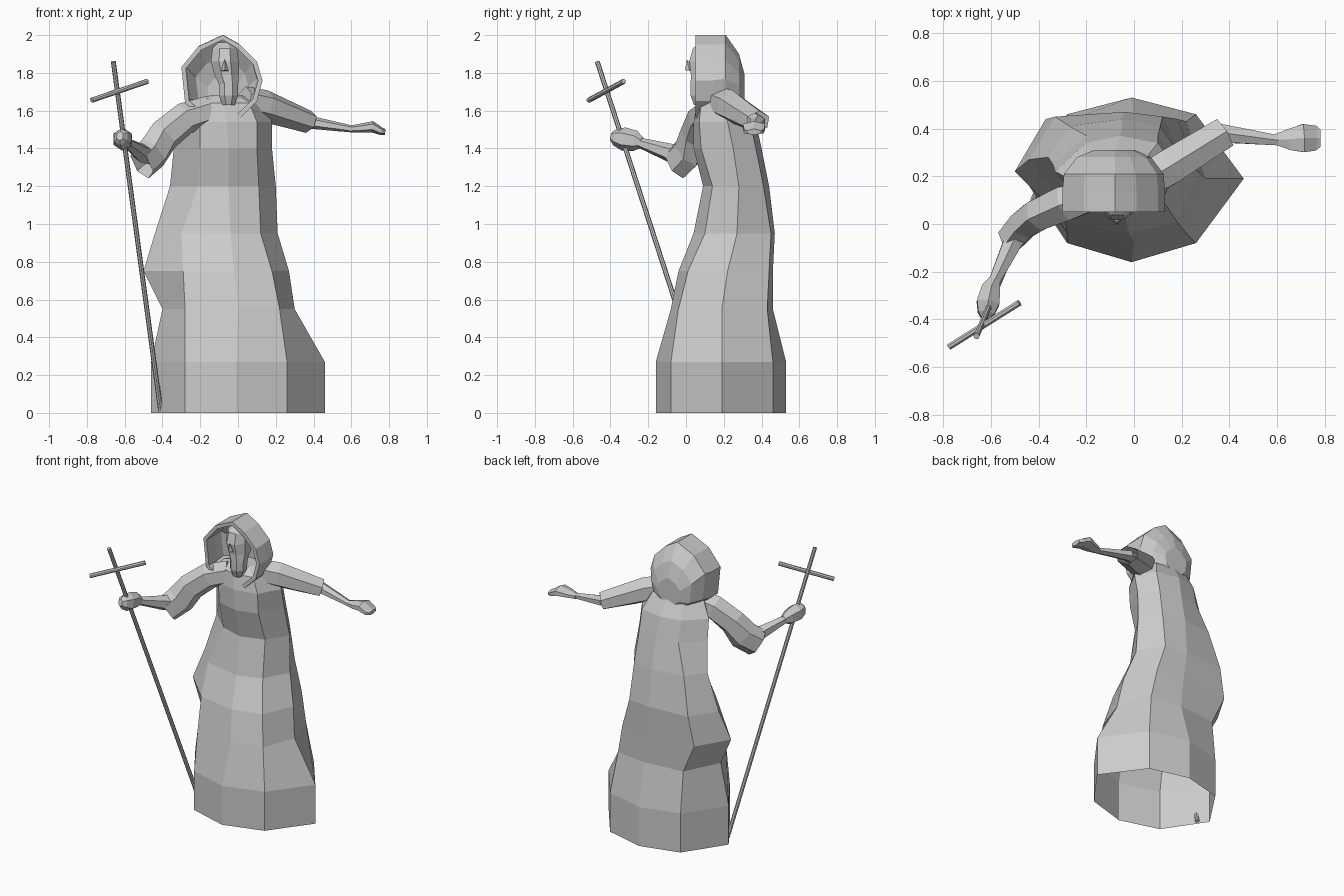
import bpy
import math
from mathutils import Vector


def make(name, verts, faces):
    mesh = bpy.data.meshes.new(name)
    mesh.from_pydata([tuple(v) for v in verts], [], faces)
    mesh.update()
    obj = bpy.data.objects.new(name, mesh)
    bpy.context.collection.objects.link(obj)
    return obj


def loft(name, rings, closed=True, cap_start=False, cap_end=False):
    """Skin a list of equal-length point rings with quads."""
    n = len(rings[0])
    verts = [p for r in rings for p in r]
    faces = []
    for i in range(len(rings) - 1):
        for j in range(n if closed else n - 1):
            k = (j + 1) % n
            faces.append((i * n + j, i * n + k, (i + 1) * n + k, (i + 1) * n + j))
    if cap_start:
        faces.append(tuple(reversed(range(n))))
    if cap_end:
        faces.append(tuple(range(len(verts) - n, len(verts))))
    return make(name, verts, faces)


def tube(name, path, sides=6, caps=(True, True)):
    """Path entries: x, y, z, half width, half height."""
    pts = [Vector(p[:3]) for p in path]
    rings = []
    for i, p in enumerate(path):
        t = (pts[min(i + 1, len(pts) - 1)] - pts[max(i - 1, 0)]).normalized()
        side = Vector((0, 0, 1)).cross(t).normalized()
        up = t.cross(side)
        rings.append([pts[i] + side * p[3] * math.cos(a) + up * p[4] * math.sin(a)
                      for a in (2 * math.pi * (k + 0.5) / sides for k in range(sides))])
    return loft(name, rings, True, *caps)


# Robe: eight-sided rings, open hem
# z, then x of left, front-left, centre, front-right, right,
# then y of front, front diagonal, sides, back diagonal, back
robe = [
    (0.00, -.46, -.28, -.01, .26, .46, -.16, -.08, .19, .46, .53),
    (0.27, -.46, -.28, -.01, .26, .46, -.16, -.08, .19, .46, .53),
    (0.55, -.40, -.28, .00, .22, .30, -.08, -.04, .19, .43, .46),
    (0.75, -.50, -.29, -.02, .18, .27, -.04, .01, .22, .44, .46),
    (0.95, -.44, -.30, -.04, .12, .21, .04, .10, .27, .45, .47),
    (1.20, -.36, -.21, -.05, .11, .20, .09, .14, .28, .41, .44),
    (1.40, -.34, -.20, -.05, .10, .18, .04, .08, .25, .37, .40),
    (1.54, -.33, -.20, -.06, .10, .18, .04, .07, .22, .34, .37),
    (1.64, -.27, -.18, -.07, .06, .14, .06, .08, .19, .29, .31),
    (1.68, -.15, -.12, -.07, -.01, .02, .11, .13, .18, .23, .25),
]
rings = []
for z, xl, xfl, xc, xfr, xr, yf, yfd, ym, ybd, yb in robe:
    rings.append([(xr, ym, z), (xfr, ybd, z), (xc, yb, z), (xfl, ybd, z),
                  (xl, ym, z), (xfl, yfd, z), (xc, yf, z), (xfr, yfd, z)])
# pull the left rear fold of the cloak outward
for i, x in ((3, -.37), (4, -.33), (5, -.27)):
    p = rings[i][3]
    rings[i][3] = (x, p[1], p[2])
loft("robe", rings, cap_end=True)

# Hood: arched profiles swept backwards, with cloth thickness
arch = [(-.20, 1.57), (-.28, 1.64), (-.30, 1.83), (-.21, 1.94), (-.08, 2.0),
        (.01, 1.95), (.10, 1.86), (.13, 1.76), (.10, 1.65), (.01, 1.56)]
hood_rings = []
for y, s, zc in ((.05, 1, 1.72), (.14, 1, 1.72), (.21, .97, 1.73), (.28, .72, 1.70), (.31, .40, 1.68)):
    hood_rings.append([(-.08 + (x + .08) * s, y, zc + (z - 1.72) * s) for x, z in arch])
hood = loft("hood", hood_rings, closed=False, cap_end=True)
solid = hood.modifiers.new("thickness", 'SOLIDIFY')
solid.thickness = 0.025
solid.offset = 1 if hood.data.polygons[3].normal.z < 0 else -1

# Head with beard
head = [(1.63, -.05, .07, .035, .03), (1.68, -.05, .075, .055, .055), (1.74, -.05, .08, .055, .06),
        (1.79, -.06, .10, .07, .08), (1.86, -.07, .11, .08, .10), (1.93, -.07, .12, .07, .09),
        (1.96, -.07, .12, .04, .05)]
loft("head", [[(cx + rx * math.cos(math.pi * k / 4 + math.pi / 8),
                cy + ry * math.sin(math.pi * k / 4 + math.pi / 8), z) for k in range(8)]
              for z, cx, cy, rx, ry in head], cap_start=True, cap_end=True)
make("nose", [(-.07, .005, 1.87), (-.09, .02, 1.81), (-.05, .02, 1.81), (-.07, -.005, 1.815), (-.07, .05, 1.83)],
     [(0, 1, 3), (0, 3, 2), (1, 2, 3), (0, 4, 1), (0, 2, 4), (1, 4, 2)])

# Outstretched arm
tube("straight_sleeve", [(.03, .17, 1.65, .08, .08), (.14, .235, 1.625, .085, .085),
                         (.375, .38, 1.54, .075, .06)], caps=(True, False))
tube("straight_forearm", [(.22, .29, 1.60, .05, .04), (.37, .38, 1.54, .045, .035),
                          (.61, .35, 1.502, .024, .018)])
tube("open_hand", [(.59, .355, 1.502, .025, .018), (.655, .355, 1.508, .052, .024),
                   (.71, .36, 1.515, .068, .03), (.76, .36, 1.49, .06, .02), (.78, .36, 1.487, .042, .016)])

# Bent arm
tube("bent_sleeve", [(-.15, .13, 1.60, .07, .08), (-.28, .09, 1.56, .085, .085),
                     (-.39, .045, 1.47, .075, .09), (-.45, .01, 1.38, .07, .10),
                     (-.51, -.055, 1.32, .065, .095)], caps=(True, False))
tube("bent_forearm", [(-.44, .02, 1.36, .05, .05), (-.51, -.08, 1.375, .045, .05),
                      (-.595, -.26, 1.435, .025, .025)])
tube("gripping_hand", [(-.585, -.235, 1.43, .028, .03), (-.60, -.27, 1.44, .045, .055),
                       (-.612, -.33, 1.45, .055, .062), (-.62, -.375, 1.46, .04, .045),
                       (-.625, -.395, 1.465, .02, .025)])

# Staff and crossbar
tube("staff", [(-.41, .13, .013, .013, .013), (-.66, -.47, 1.86, .013, .013)], sides=8)
tube("crossbar", [(-.775, -.515, 1.655, .014, .014), (-.48, -.33, 1.755, .014, .014)], sides=8)
